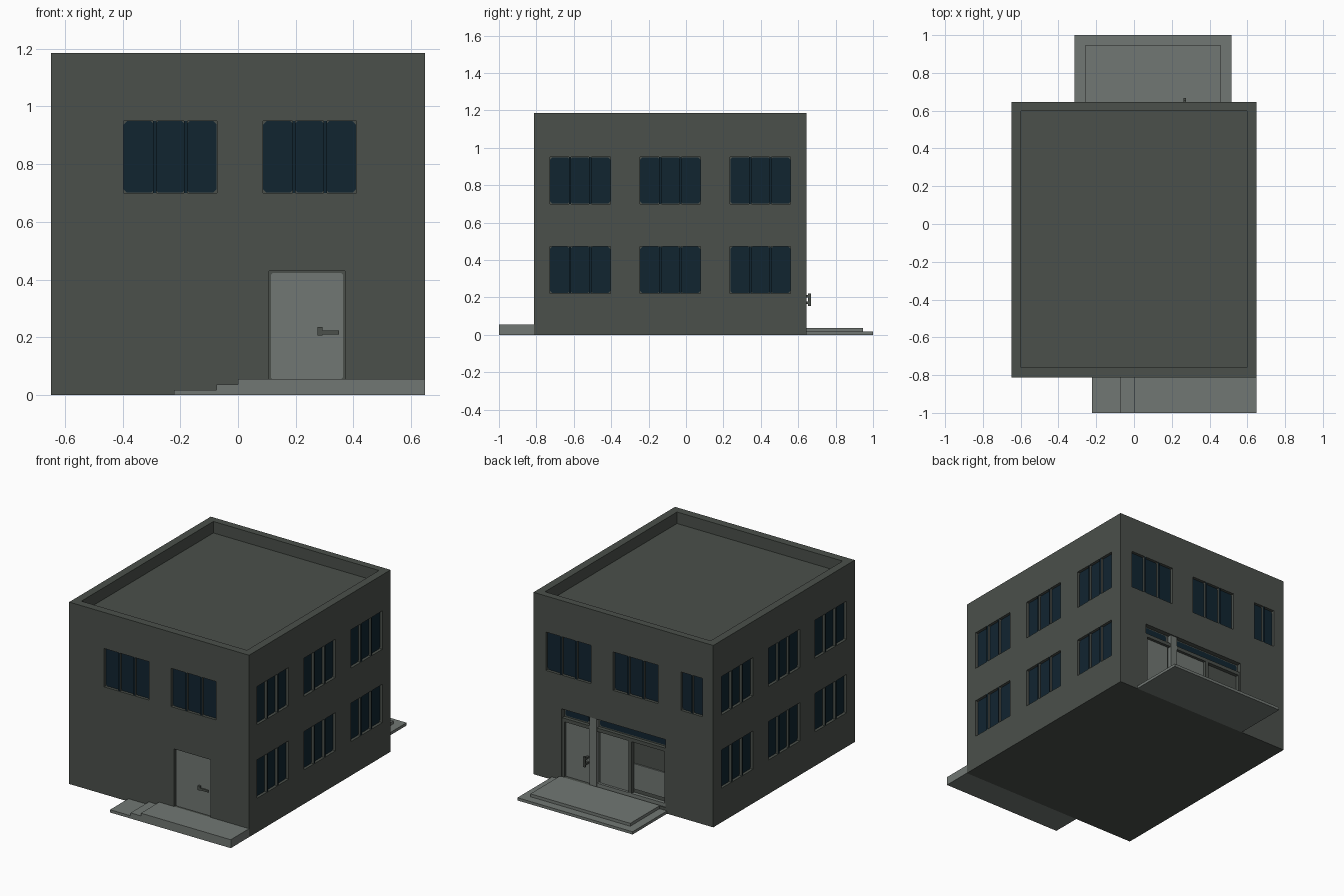
import bpy, bmesh
from mathutils import Vector

if "Cube" in bpy.data.objects:
    bpy.data.objects.remove(bpy.data.objects["Cube"])


def material(name, rgb):
    m = bpy.data.materials.new(name)
    m.diffuse_color = (*rgb, 1)
    m.use_nodes = True
    m.node_tree.nodes["Principled BSDF"].inputs["Base Color"].default_value = m.diffuse_color
    return m


WALL = material("dark_concrete", (0.070, 0.080, 0.070))
PALE = material("pale_grey", (0.165, 0.185, 0.172))
GLASS = material("navy_glass", (0.0055, 0.018, 0.030))

X, Y0, Y1, H = 0.648, -0.812, 0.645, 1.185
RECESS = 0.02

# Each wall maps (along, height, outward) to world space
WALLS = {
    "front": lambda u, v, d: Vector((u, Y0 - d, v)),
    "back": lambda u, v, d: Vector((u, Y1 + d, v)),
    "right": lambda u, v, d: Vector((X + d, u, v)),
    "left": lambda u, v, d: Vector((-X - d, u, v)),
}


def finish(name, bm, mats):
    bmesh.ops.recalc_face_normals(bm, faces=bm.faces)
    me = bpy.data.meshes.new(name)
    bm.to_mesh(me)
    bm.free()
    for m in mats:
        me.materials.append(m)
    ob = bpy.data.objects.new(name, me)
    bpy.context.collection.objects.link(ob)
    return ob


def prism(bm, wall, u0, u1, v0, v1, d0, d1, cut=0.0):
    """Plate on a wall, optionally with clipped corners."""
    if cut:
        c = cut
        pts = [(u0 + c, v0), (u1 - c, v0), (u1, v0 + c), (u1, v1 - c),
               (u1 - c, v1), (u0 + c, v1), (u0, v1 - c), (u0, v0 + c)]
    else:
        pts = [(u0, v0), (u1, v0), (u1, v1), (u0, v1)]
    f = WALLS[wall]
    a = [bm.verts.new(f(u, v, d0)) for u, v in pts]
    b = [bm.verts.new(f(u, v, d1)) for u, v in pts]
    faces = [bm.faces.new(a[::-1]), bm.faces.new(b)]
    n = len(pts)
    for i in range(n):
        faces.append(bm.faces.new((a[i], a[(i + 1) % n], b[(i + 1) % n], b[i])))
    return faces


def box(bm, x0, x1, y0, y1, z0, z1):
    prism(bm, "front", x0, x1, z0, z1, Y0 - y1, Y0 - y0)


def plates(name, wall, mat, rows, cut=0.0):
    """One object made of several plates (u0, u1, v0, v1, d0, d1)."""
    bm = bmesh.new()
    for r in rows:
        prism(bm, wall, *r, cut=cut)
    return finish(name, bm, [mat])


# Window layout: wall, start, end, sill height, number of panes
UPPER, LOWER, WH = 0.70, 0.222, 0.25
windows = [("front", -0.397, -0.073, UPPER, 3), ("front", 0.086, 0.41, UPPER, 3),
           ("back", 0.234, 0.558, UPPER, 3), ("back", -0.25, 0.074, UPPER, 3),
           ("back", -0.57, -0.415, UPPER, 2)]
for side in ("left", "right"):
    for z in (LOWER, UPPER):
        for y in (-0.728, -0.246, 0.236):
            windows.append((side, y, y + 0.324, z, 3))

# Building block with recesses for roof, windows and entrances
bm = bmesh.new()
box(bm, -X, X, Y0, Y1, 0, H)
body = finish("building_walls", bm, [WALL])

bm = bmesh.new()
box(bm, -0.597, 0.597, Y0 + 0.052, Y1 - 0.046, 1.11, 1.4)
for side, u0, u1, z, n in windows:
    prism(bm, side, u0, u1, z, z + WH, -RECESS, 0.1)
prism(bm, "front", 0.108, 0.37, 0.055, 0.43, -RECESS, 0.1)
prism(bm, "back", -0.305, 0.445, 0.037, 0.48, -0.03, 0.1)
cutter = finish("recess_cutter", bm, [WALL])
cutter.hide_render = True

mod = body.modifiers.new("recesses", 'BOOLEAN')
mod.operation = 'DIFFERENCE'
mod.solver = 'EXACT'
mod.object = cutter
bpy.context.view_layer.objects.active = body
bpy.ops.object.modifier_apply(modifier=mod.name)
bpy.data.objects.remove(cutter)

# Glass panes and mullions
glass = bmesh.new()
bars = bmesh.new()
HALF = 0.006
for side, u0, u1, z, n in windows:
    w = (u1 - u0) / n
    for i in range(n):
        prism(glass, side, u0 + i * w + 0.001, u0 + (i + 1) * w - 0.001,
              z + 0.001, z + WH - 0.001, -RECESS - 0.001, -RECESS + 0.003, cut=0.012)
        if i:
            c = u0 + i * w
            faces = prism(bars, side, c - HALF, c + HALF, z, z + WH, -RECESS, -0.001)
            faces[1].material_index = 1      # outward face matches the glass
finish("window_panes", glass, [GLASS])
finish("window_mullions", bars, [WALL, GLASS])

# Front door and its handle
plates("front_door", "front", PALE, [(0.114, 0.364, 0.055, 0.422, -0.021, -0.015)], cut=0.006)
plates("front_door_handle", "front", WALL, [(0.276, 0.35, 0.21, 0.224, -0.009, -0.002),
                                            (0.276, 0.292, 0.207, 0.235, -0.016, -0.002)])

# Front landing with two steps on the left
bm = bmesh.new()
for x0, x1, z in ((0, X, 0.055), (-0.074, 0, 0.037), (-0.222, -0.074, 0.018)):
    box(bm, x0, x1, -1.0, Y0, 0, z)
finish("front_steps", bm, [PALE])

# Rear steps
bm = bmesh.new()
box(bm, -0.315, 0.515, Y1, 1.0, 0, 0.018)
box(bm, -0.26, 0.46, Y1, 0.945, 0.018, 0.037)
finish("rear_steps", bm, [PALE])

# Rear entrance: door leaves, post, side panel, transom
plates("rear_door_panels", "back", PALE,
       [(0.255, 0.428, 0.037, 0.395, -0.031, -0.022),
        (-0.028, 0.182, 0.06, 0.395, -0.031, -0.022),
        (-0.292, -0.06, 0.085, 0.25, -0.031, -0.022)])
plates("rear_post_and_sill", "back", PALE,
       [(0.195, 0.245, 0.037, 0.478, -0.031, -0.004),
        (-0.305, 0.195, 0.037, 0.06, -0.031, -0.006)])
plates("rear_door_frame", "back", WALL,
       [(-0.305, 0.195, 0.397, 0.42, -0.031, -0.006),
        (0.245, 0.445, 0.397, 0.42, -0.031, -0.006),
        (-0.056, -0.032, 0.06, 0.397, -0.031, -0.006),
        (0.43, 0.445, 0.037, 0.397, -0.031, -0.006),
        (-0.305, -0.294, 0.06, 0.397, -0.031, -0.006)])
plates("rear_transom_glass", "back", GLASS,
       [(0.265, 0.435, 0.43, 0.47, -0.031, -0.025),
        (-0.295, 0.185, 0.43, 0.47, -0.031, -0.025)], cut=0.01)
plates("rear_door_handle", "back", WALL,
       [(0.262, 0.276, 0.155, 0.222, 0.008, 0.022),
        (0.262, 0.276, 0.165, 0.177, -0.022, 0.008),
        (0.262, 0.276, 0.2, 0.212, -0.022, 0.008)])
